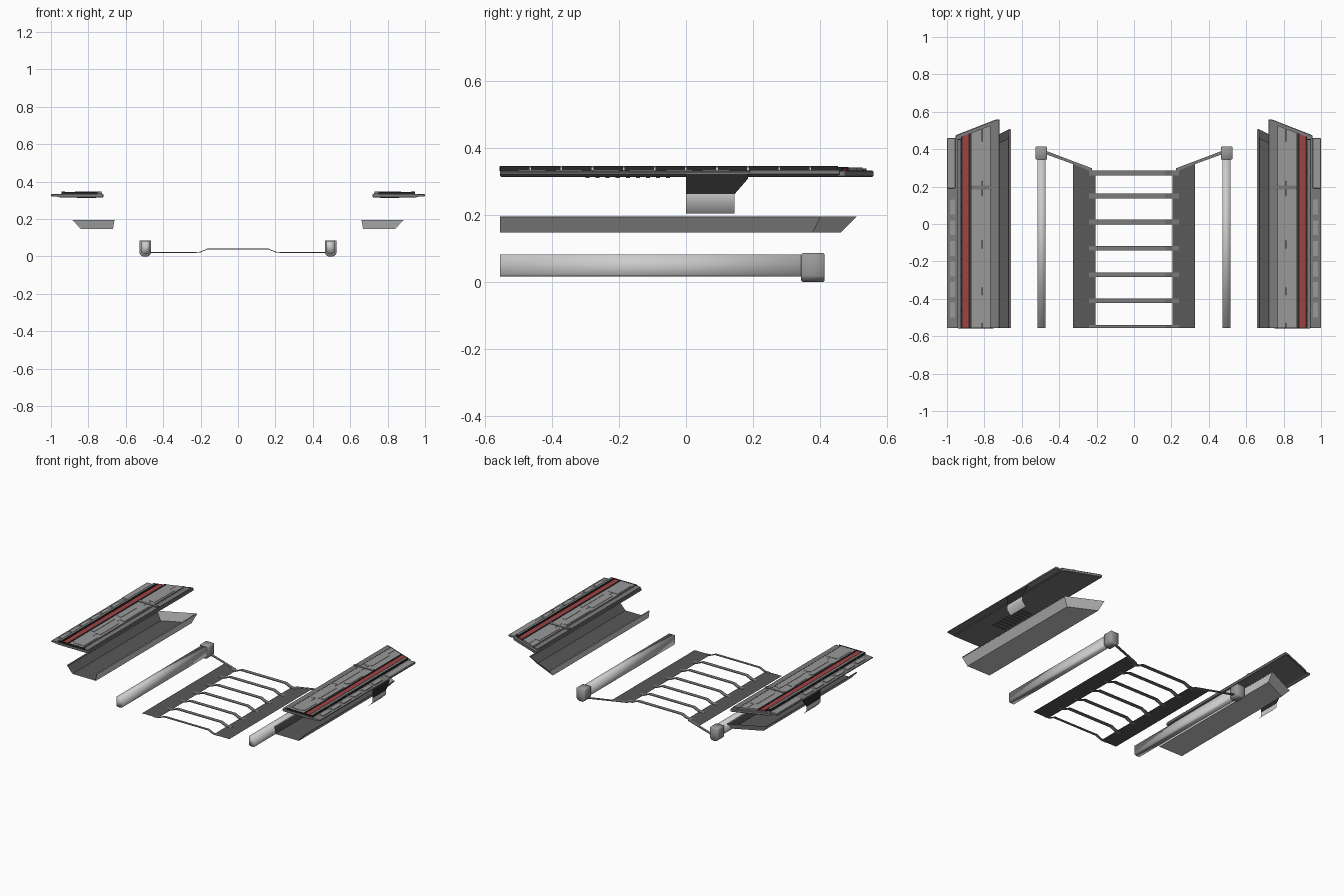
import bpy, bmesh

if "Cube" in bpy.data.objects:
    bpy.data.objects.remove(bpy.data.objects["Cube"])


def paint(name, r, g=None, b=None):
    m = bpy.data.materials.new(name)
    m.diffuse_color = (r, r if g is None else g, r if b is None else b, 1)
    m.use_nodes = True
    m.node_tree.nodes["Principled BSDF"].inputs["Base Color"].default_value = m.diffuse_color
    return m


red = paint("red_paint", 0.36, 0.055, 0.055)
black = paint("black_trim", 0.02)
dark = paint("dark_metal", 0.1)
mid = paint("mid_metal", 0.2)
steel = paint("steel", 0.32)
pale = paint("pale_metal", 0.8)


def finish(name, bm, mirror=True, mat=None, bevel=0, smooth=False):
    bmesh.ops.recalc_face_normals(bm, faces=bm.faces)
    for f in bm.faces:
        f.smooth = smooth
    me = bpy.data.meshes.new(name)
    bm.to_mesh(me)
    bm.free()
    ob = bpy.data.objects.new(name, me)
    bpy.context.collection.objects.link(ob)
    if mat:
        me.materials.append(mat)
    if bevel:
        b = ob.modifiers.new("bevel", 'BEVEL')
        b.width, b.segments = bevel, 1
    if mirror:
        m = ob.modifiers.new("mirror", 'MIRROR')
        m.use_mirror_merge = False
    return ob


def add_prism(bm, pts, lo, hi, axis='z'):
    """Extrude a closed outline: xy outline along z, or xz outline along y."""
    place = (lambda p, h: (p[0], p[1], h)) if axis == 'z' else (lambda p, h: (p[0], h, p[1]))
    a = [bm.verts.new(place(p, lo)) for p in pts]
    b = [bm.verts.new(place(p, hi)) for p in pts]
    bm.faces.new(a)
    bm.faces.new(b[::-1])
    n = len(pts)
    for i in range(n):
        j = (i + 1) % n
        bm.faces.new((a[i], a[j], b[j], b[i]))


def prism(name, outlines, lo, hi, axis='z', **kw):
    bm = bmesh.new()
    for o in outlines:
        add_prism(bm, o, lo, hi, axis)
    return finish(name, bm, **kw)


def sheet(name, polys, **kw):
    bm = bmesh.new()
    for p in polys:
        bm.faces.new([bm.verts.new(v) for v in p])
    bmesh.ops.remove_doubles(bm, verts=bm.verts, dist=1e-5)
    return finish(name, bm, **kw)


def rect(x0, x1, y0, y1):
    return [(x0, y0), (x1, y0), (x1, y1), (x0, y1)]


def tip(x):
    """Slanted rear edge of the upper panel."""
    return 0.56 - max(0, x - 0.735) * 0.39


def strip(x0, x1, y0, inset=0.02):
    return [(x0, y0), (x1, y0), (x1, tip(x1) - inset), (x0, tip(x0) - inset)]


def hatch(x0, x1, y0, y1, c=0.015):
    return [(x0, y0), (x1 - c, y0), (x1, y0 + c), (x1, y1 - c), (x1 - c, y1), (x0, y1)]


F = -0.556

# Upper panels: base plate, outer wing, deck strips
prism("upper_panel_base", [[(0.72, F), (0.955, F), (0.955, tip(0.955)), (0.735, 0.56), (0.72, 0.56)]],
      0.314, 0.333, bevel=0.003, mat=mid)
prism("upper_panel_wing", [[(0.95, .317), (1.0, .322), (1.0, .328), (0.95, .333)]], F, 0.455, 'y', mat=mid)
prism("wing_end_cover", [rect(0.953, 0.999, 0.19, 0.46)], 0.319, 0.334, bevel=0.003, mat=steel)
prism("panel_inner_strip", [strip(0.727, 0.762, F)], 0.332, 0.339, mat=mid)
prism("panel_deck", [strip(0.768, 0.81, F), strip(0.812, 0.872, F)], 0.332, 0.3425, mat=steel)
prism("red_stripe", [strip(0.884, 0.918, F)], 0.332, 0.341, mat=red)
prism("stripe_borders", [strip(0.873, 0.884, F), strip(0.918, 0.926, F)], 0.332, 0.344, mat=black)
prism("deck_front_cap", [rect(0.75, 0.94, F - 0.002, F + 0.002)], 0.332, 0.345, mat=black)

# Row of small dark tiles outside the red stripe, with pale clips in the gaps
tiles, clips = [], []
for i in range(11):
    y = F + i * 0.093
    tiles.append(rect(0.926, 0.945, y, min(y + 0.088, 0.455)))
    clips.append(rect(0.928, 0.943, y + 0.088, y + 0.093))
prism("edge_tiles", tiles, 0.332, 0.346, mat=black)
prism("tile_clips", clips[:-1], 0.332, 0.344)
prism("outer_deck_strip", [rect(0.928, 0.943, F, 0.45)], 0.345, 0.3468, mat=mid)

# Raised hatches and cross band on the deck
prism("deck_hatches", [hatch(0.785, 0.835, -0.34, -0.13), hatch(0.775, 0.815, -0.10, 0.16),
                       hatch(0.825, 0.866, -0.06, 0.10), hatch(0.78, 0.83, 0.23, 0.44),
                       hatch(0.775, 0.862, -0.53, -0.38), hatch(0.842, 0.868, -0.33, -0.10)],
      0.342, 0.3445, mat=steel)
prism("deck_cross_band", [rect(0.73, 0.872, 0.185, 0.205)], 0.332, 0.346, mat=mid)
prism("wing_ribs", [rect(0.957, 0.985, -0.5 + i * 0.11, -0.42 + i * 0.11) for i in range(6)],
      0.325, 0.334, mat=steel)

# Vent ribs under the panel
prism("under_panel_ribs", [rect(0.76, 0.86, -0.3 + i * 0.03, -0.288 + i * 0.03) for i in range(9)],
      0.311, 0.316, mat=dark)

# Thin bent bracket hanging from the outer edge
sheet("side_bracket", [
    [(0.999, 0, .322), (0.999, 0.185, .322), (0.999, 0.185, .308), (0.999, 0.145, .262),
     (0.999, 0, .262)]], mat=black)
sheet("side_bracket_foot", [
    [(0.999, 0, .262), (0.999, 0.145, .262), (0.999, 0.145, .235), (0.999, 0, .235)],
    [(0.999, 0, .235), (0.999, 0.145, .235), (0.97, 0.145, .204), (0.97, 0, .204)]], mat=pale, smooth=True)


# Lower channel beams: open trough with slanted end wall, dark liner inside a pale skin
def channel(d):
    sec = [(0.885 - d, .195, 0), (0.842 - d, .147 + d, 1), (0.668 + d, .147 + d, 1), (0.660 + d, .195, 0)]
    front = [(x, F, z) for x, z, _ in sec]
    back = [(x, 0.51 - d - (x - 0.66) * 0.48 - 0.045 * low, z) for x, z, low in sec]
    return [[front[i], front[i + 1], back[i + 1], back[i]] for i in range(3)], back


walls, end = channel(0)
sheet("channel_outer_skin", [walls[0], end], mat=pale)
sheet("channel_underside", walls[1:])
walls, end = channel(0.003)
sheet("channel_liner", walls, mat=dark)
sheet("channel_liner_end", [end], mat=steel)
lip_o = [(0.885, .195), (0.876, .195), (0.878, .191), (0.883, .191)]
lip_i = [(0.658, .195), (0.668, .195), (0.668, .191), (0.660, .191)]
prism("channel_outer_lip", [lip_o], F, 0.40, 'y', mat=mid)
prism("channel_inner_lip", [lip_i], F, 0.50, 'y', mat=steel)

# Side rails with chamfered end blocks
prism("side_rail", [[(0.472, .022), (0.478, .016), (0.508, .016), (0.515, .022), (0.515, .082), (0.472, .082)]],
      F, 0.36, 'y', smooth=True)
prism("rail_end_block", [[(0.464, .014), (0.479, 0), (0.512, 0), (0.527, .014), (0.527, .086), (0.464, .086)]],
      0.344, 0.414, 'y', bevel=0.004, smooth=True, mat=steel)

# Floor plates, struts and raised rungs
sheet("floor_plate", [[(0.207, F, .021), (0.325, F, .021), (0.325, 0.325, .021), (0.207, 0.275, .021)]],
      mat=dark)
prism("corner_strut", [[(0.32, 0.318), (0.468, 0.372), (0.468, 0.39), (0.315, 0.332), (0.225, 0.298), (0.225, 0.28)]],
      0.018, 0.0225, mat=mid)

half = [(0.24, .022), (0.20, .025), (0.165, .041)]
top = half + [(-x, z) for x, z in half[::-1]]
outline = top + [(x, z - .004) for x, z in top[::-1]]
for i, y in enumerate((0.273, 0.15, 0.011, -0.129, -0.271, -0.411, -0.548)):
    w = 0.008 if i == 6 else 0.0125
    prism("rung_%d" % (i + 1), [outline], y - w, y + w, 'y', mirror=False, mat=mid)
